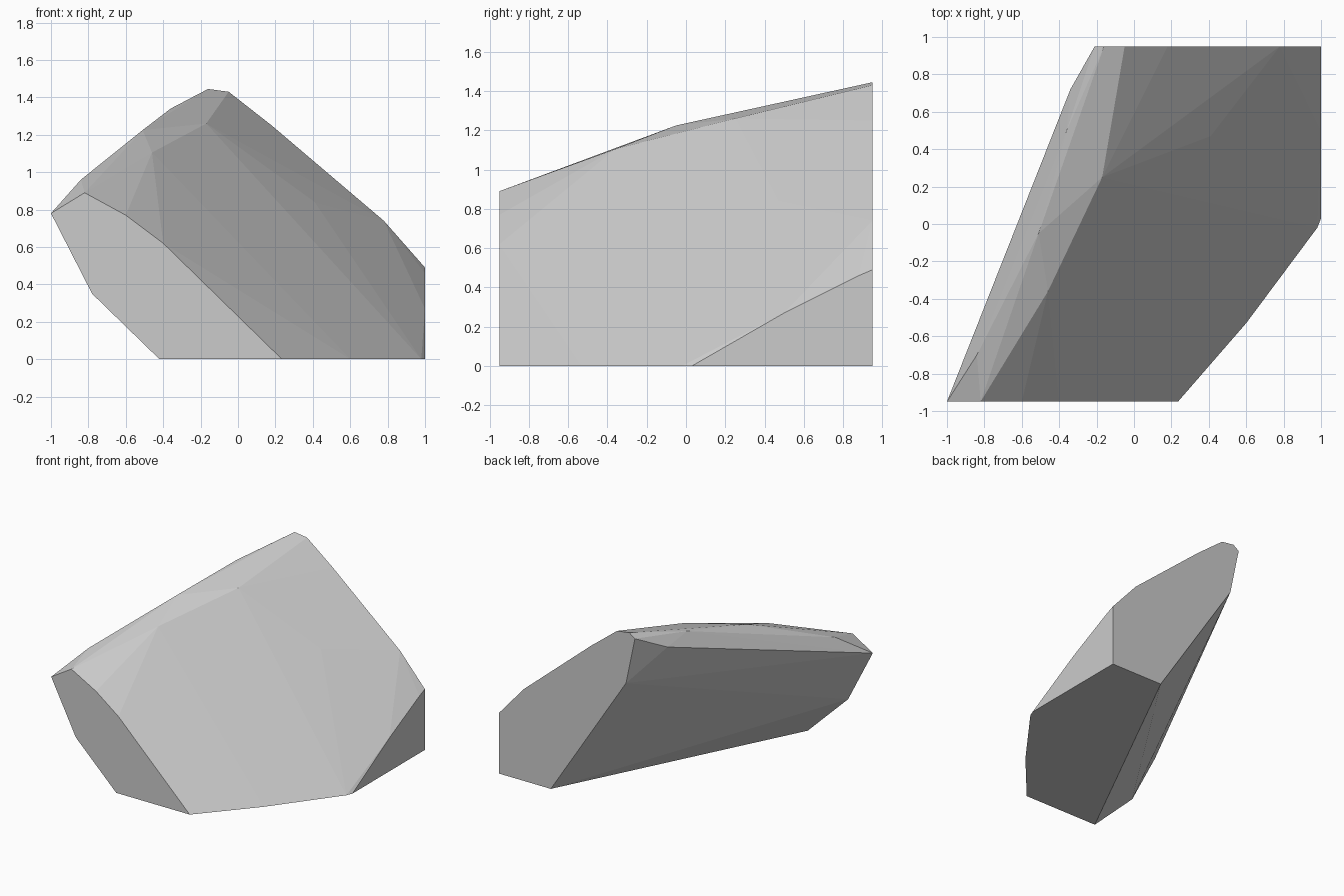
import bpy, bmesh, math

if "Cube" in bpy.data.objects:
    bpy.data.objects.remove(bpy.data.objects["Cube"])

stone = bpy.data.materials.new("stone grey")
stone.diffuse_color = (0.6, 0.6, 0.6, 1)
stone.use_nodes = True
stone.node_tree.nodes["Principled BSDF"].inputs["Base Color"].default_value = stone.diffuse_color

# Flat cut ends of the boulder, as (x, z) outlines
front_end = [(-1, .78), (-.82, .89), (-.60, .77), (-.40, .62), (.235, 0),
             (-.42, 0), (-.78, .35)]
back_end = [(1, 0), (1, .49), (.78, .74), (.18, 1.25), (-.05, 1.43),
            (-.16, 1.445), (-.21, 1.41), (-.13, 1.03), (.54, 0)]

# Base outline and right cut
base = [(.60, -.53, 0), (.98, -.02, 0), (1, .03, 0)]
right_cut = [(1, .50, .27), (1, .88, .46)]

# Chipped ridge and broad flank
ridge = [(-.84, -.70, .96), (-.51, -.05, 1.225), (-.36, .50, 1.34),
         (-.34, .72, 1.29), (-.46, -.36, 1.105), (-.17, .25, 1.26)]
flank = [(.41, .47, .84), (.29, -.51, .27), (.73, .19, .30)]

points = [(x, -.95, z) for x, z in front_end]
points += [(x, .95, z) for x, z in back_end]
points += base + right_cut + ridge + flank

# Wrap the corners in flat facets
bm = bmesh.new()
for p in points:
    bm.verts.new(p)
hull = bmesh.ops.convex_hull(bm, input=bm.verts[:])
loose = [v for v in bm.verts if not v.link_faces]
bmesh.ops.delete(bm, geom=loose, context='VERTS')
bmesh.ops.dissolve_limit(bm, angle_limit=math.radians(0.5),
                         verts=bm.verts[:], edges=bm.edges[:])
bmesh.ops.recalc_face_normals(bm, faces=bm.faces[:])

mesh = bpy.data.meshes.new("boulder")
bm.to_mesh(mesh)
bm.free()
mesh.materials.append(stone)
boulder = bpy.data.objects.new("boulder", mesh)
bpy.context.collection.objects.link(boulder)
